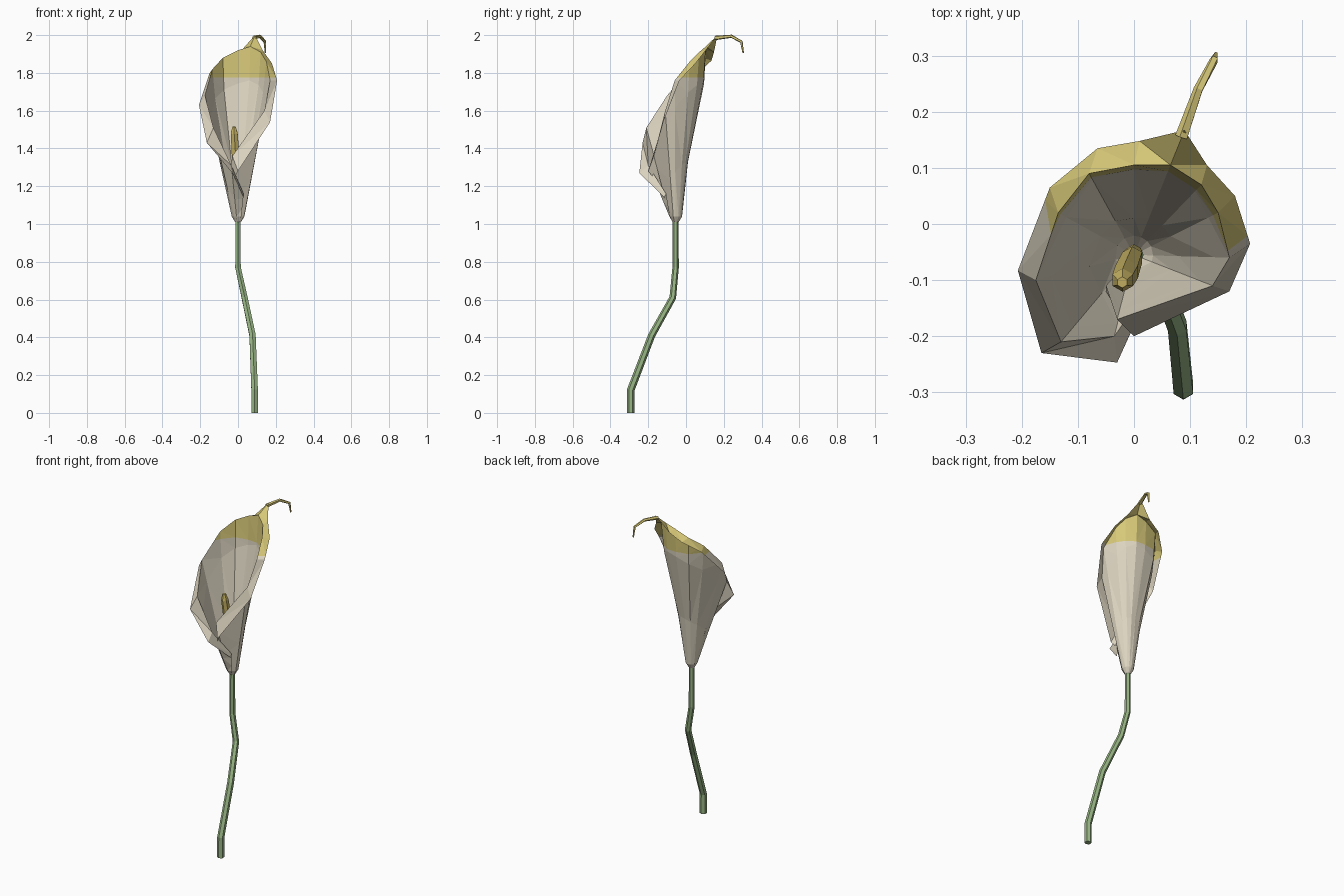
import bpy, bmesh, math
from mathutils import Vector

if "Cube" in bpy.data.objects:
    bpy.data.objects.remove(bpy.data.objects["Cube"])


def material(name, rgb):
    m = bpy.data.materials.new(name)
    m.diffuse_color = (*rgb, 1)
    m.use_nodes = True
    m.node_tree.nodes["Principled BSDF"].inputs["Base Color"].default_value = m.diffuse_color
    return m


CREAM = material("petal cream", (0.72, 0.66, 0.53))
YELLOW = material("petal tip yellow", (0.68, 0.58, 0.19))
GREEN = material("stem green", (0.31, 0.46, 0.23))
GOLD = material("spadix gold", (0.58, 0.46, 0.13))


def finish(name, bm, *mats):
    mesh = bpy.data.meshes.new(name)
    bm.to_mesh(mesh)
    bm.free()
    for m in mats:
        mesh.materials.append(m)
    ob = bpy.data.objects.new(name, mesh)
    bpy.context.collection.objects.link(ob)
    return ob


def tube(name, points, radii, sides, mat):
    """Faceted tube along a path, closed at both ends."""
    bm = bmesh.new()
    pts = [Vector(p) for p in points]
    rings = []
    for i, p in enumerate(pts):
        t = (pts[min(i + 1, len(pts) - 1)] - pts[max(i - 1, 0)]).normalized()
        u = Vector((1, 0, 0))
        u = (u - t * u.dot(t)).normalized()
        v = t.cross(u)
        rings.append([bm.verts.new(p + radii[i] * (u * math.cos(a) + v * math.sin(a)))
                      for a in (2 * math.pi * (k + 0.5) / sides for k in range(sides))])
    for a, b in zip(rings, rings[1:]):
        for k in range(sides):
            j = (k + 1) % sides
            bm.faces.new((a[k], a[j], b[j], b[k]))
    bm.faces.new(rings[0][::-1])
    bm.faces.new(rings[-1])
    return finish(name, bm, mat)


# Stem: gently bent, flat at the ground
tube("stem",
     [(0.088, -0.293, 0), (0.088, -0.293, 0.12), (0.077, -0.182, 0.41),
      (0.035, -0.07, 0.61), (0, -0.055, 0.77), (0, -0.055, 1.03)],
     [0.02, 0.02, 0.019, 0.018, 0.017, 0.015], 6, GREEN)

# Spadix: blunt rod inside the flower
tube("spadix", [(0, -0.05, 1.04), (-0.003, -0.06, 1.2), (-0.013, -0.085, 1.37),
                (-0.02, -0.1, 1.48), (-0.021, -0.104, 1.515)],
     [0.014, 0.02, 0.023, 0.021, 0.01], 6, GOLD)

# Curled tendril on the petal tip
tube("petal_tendril", [(0.085, 0.155, 1.985), (0.115, 0.24, 1.994),
                       (0.143, 0.293, 1.965), (0.146, 0.303, 1.905)],
     [0.012, 0.009, 0.008, 0.004], 5, YELLOW)

# Petal: rolled sheet, (outer lip, crest) pairs from the overlapping
# left edge, round the back, to the tucked-in right edge
RIM = [
    ((0.03, -0.115, 1.14), (0.03, -0.105, 1.16)),
    ((-0.03, -0.247, 1.27), (-0.035, -0.20, 1.31)),
    ((-0.165, -0.23, 1.43), (-0.13, -0.21, 1.51)),
    ((-0.207, -0.083, 1.63), (-0.175, -0.10, 1.68)),
    ((-0.15, 0.065, 1.80), (-0.135, 0.02, 1.82)),
    ((-0.065, 0.135, 1.865), (-0.08, 0.09, 1.88)),
    ((0.01, 0.148, 1.91), (0.0, 0.105, 1.92)),
    ((0.09, 0.167, 2.0), (0.065, 0.105, 1.94)),
    ((0.13, 0.105, 1.92), (0.12, 0.07, 1.91)),
    ((0.18, 0.05, 1.85), (0.15, 0.02, 1.86)),
    ((0.207, -0.035, 1.76), (0.17, -0.06, 1.76)),
    ((0.17, -0.12, 1.54), (0.14, -0.11, 1.60)),
    ((0.0, -0.20, 1.28), (-0.03, -0.17, 1.36)),
    ((-0.05, -0.12, 1.18), (-0.05, -0.11, 1.2)),
]
bm = bmesh.new()
cols = []
for lip, crest in RIM:
    lip, crest = Vector(lip), Vector(crest)
    centre = Vector((0, -0.055, 1.01))
    d = crest - centre
    d.z = 0
    d.normalize()
    bulge = d * max(d.y, 0)          # the back is slim low down, full near the tip
    neck = centre + d * 0.034 + Vector((0, 0, 0.03))
    path = [centre + d * 0.016, neck, neck.lerp(crest, 0.33) - bulge * 0.01,
            neck.lerp(crest, 0.8) + bulge * 0.016, crest, lip]
    cols.append([bm.verts.new(p) for p in path])
for a, b in zip(cols, cols[1:]):
    for i in range(len(a) - 1):
        bm.faces.new((a[i], a[i + 1], b[i + 1], b[i]))
# Colour line at a fixed height
bmesh.ops.bisect_plane(bm, geom=bm.verts[:] + bm.edges[:] + bm.faces[:],
                       plane_co=(0, 0, 1.775), plane_no=(0, 0, 1))
bmesh.ops.triangulate(bm, faces=bm.faces[:])
bm.normal_update()
for f in bm.faces:
    f.material_index = int(f.calc_center_median().z > 1.775)
# Outside of the sheet faces away from the flower's axis
out = sum(f.normal.dot((f.calc_center_median() - Vector((0, -0.03, 1.4))) * Vector((1, 1, 0)))
          * f.calc_area() for f in bm.faces)
if out < 0:
    bmesh.ops.reverse_faces(bm, faces=bm.faces[:])
finish("petal", bm, CREAM, YELLOW)
